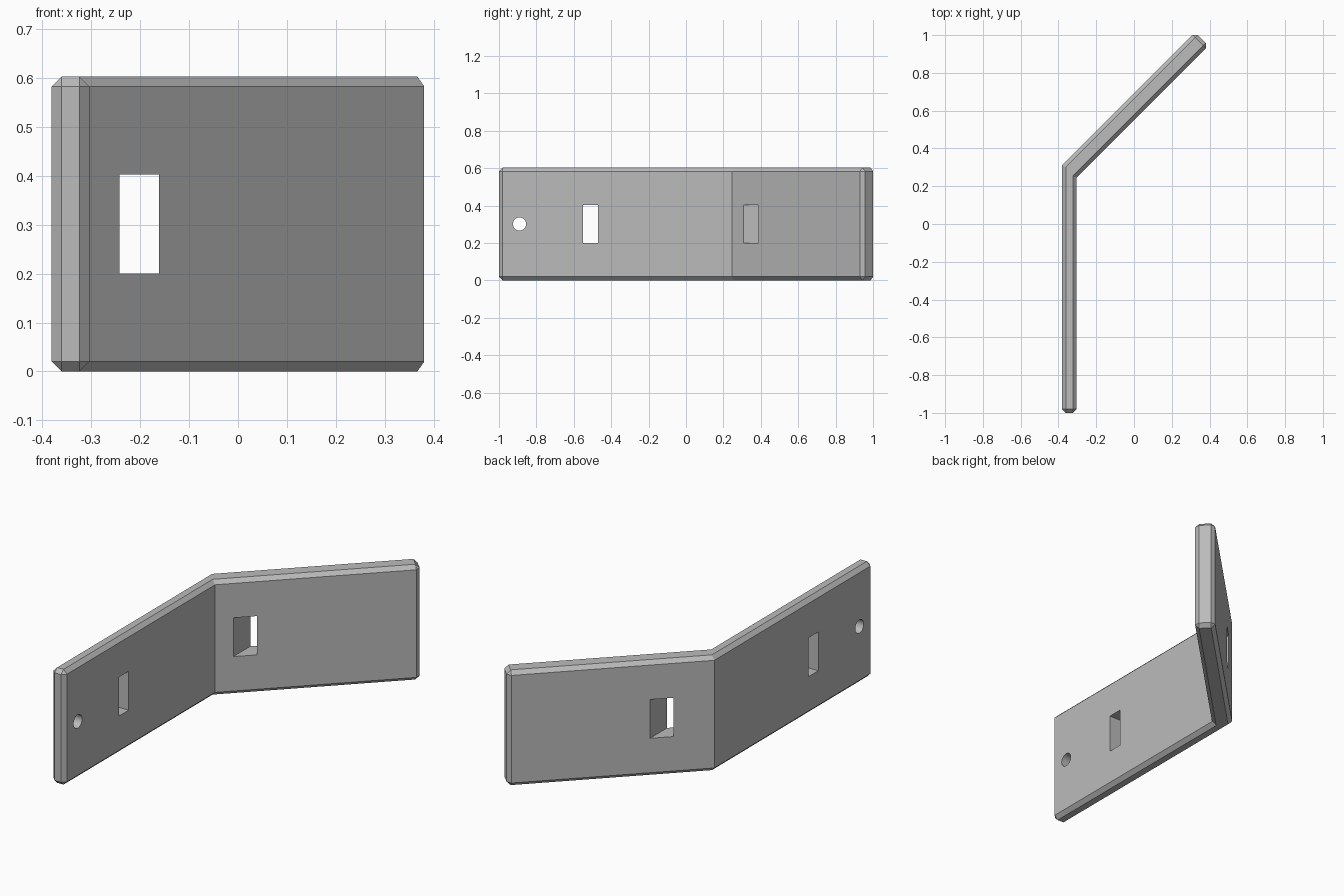
import bpy, bmesh, math
from mathutils import Vector

cube = bpy.data.objects.get("Cube")
if cube:
    bpy.data.objects.remove(cube, do_unlink=True)

HEIGHT = 0.603
CHAMFER = 0.02
MID_Z = HEIGHT / 2

grey = bpy.data.materials.new("plain_grey")
grey.use_nodes = True
grey.diffuse_color = (0.5, 0.5, 0.5, 1)
grey.node_tree.nodes["Principled BSDF"].inputs["Base Color"].default_value = (0.5, 0.5, 0.5, 1)

# Plan outline of the bent plate: straight arm, then arm turned 45 degrees
inner_bend, outer_bend = (-0.304, 0.245), (-0.381, 0.31)
outline = [(-0.381, -1.0), (-0.304, -1.0), inner_bend,
           (0.395, 0.944), (0.324, 1.015), outer_bend]

bm = bmesh.new()
base = bm.faces.new([bm.verts.new((x, y, 0)) for x, y in outline])
top = bmesh.ops.extrude_face_region(bm, geom=[base])["geom"]
bmesh.ops.translate(bm, vec=(0, 0, HEIGHT),
                    verts=[v for v in top if isinstance(v, bmesh.types.BMVert)])
bmesh.ops.recalc_face_normals(bm, faces=bm.faces[:])


# Chamfer every edge except the two upright ones at the bend
def at_bend(edge):
    a, b = edge.verts
    return (a.co - b.co).xy.length < 1e-4 and any(
        (a.co.xy - Vector(p)).length < 1e-4 for p in (inner_bend, outer_bend))


bmesh.ops.bevel(bm, geom=[e for e in bm.edges if not at_bend(e)],
                offset=CHAMFER, offset_type='OFFSET', segments=1,
                profile=0.5, affect='EDGES')
mesh = bpy.data.meshes.new("bent_plate")
bm.to_mesh(mesh)
bm.free()
plate = bpy.data.objects.new("bent_plate", mesh)
bpy.context.collection.objects.link(plate)
mesh.materials.append(grey)


# Cut one opening with the active cutter, then discard the cutter
def cut(name):
    cutter = bpy.context.object
    cutter.name = name
    cutter.hide_render = True
    cutter.data.materials.append(grey)
    bpy.context.view_layer.objects.active = plate
    mod = plate.modifiers.new(name, 'BOOLEAN')
    mod.operation = 'DIFFERENCE'
    mod.solver = 'EXACT'
    mod.object = cutter
    bpy.ops.object.modifier_apply(modifier=mod.name)
    bpy.data.objects.remove(cutter, do_unlink=True)


def slot(name, location, size):
    bpy.ops.mesh.primitive_cube_add(size=1, location=location)
    bpy.context.object.scale = size
    bpy.context.view_layer.update()
    cut(name)


# Slots: one across the straight arm, one running front to back in the angled arm
slot("straight_arm_slot", (-0.34, -0.51, MID_Z), (0.3, 0.08, 0.203))
slot("angled_arm_slot", (-0.202, 0.42, MID_Z), (0.08, 0.6, 0.203))

# Round hole near the free end of the straight arm
bpy.ops.mesh.primitive_cylinder_add(vertices=32, radius=0.035, depth=0.3,
                                    location=(-0.34, -0.89, MID_Z),
                                    rotation=(0, math.pi / 2, 0))
bpy.context.view_layer.update()
cut("round_hole")

# Smooth the hole wall only; all other edges stay sharp
bpy.ops.object.select_all(action='DESELECT')
plate.select_set(True)
bpy.context.view_layer.objects.active = plate
bpy.ops.object.shade_smooth_by_angle(angle=math.radians(25))
